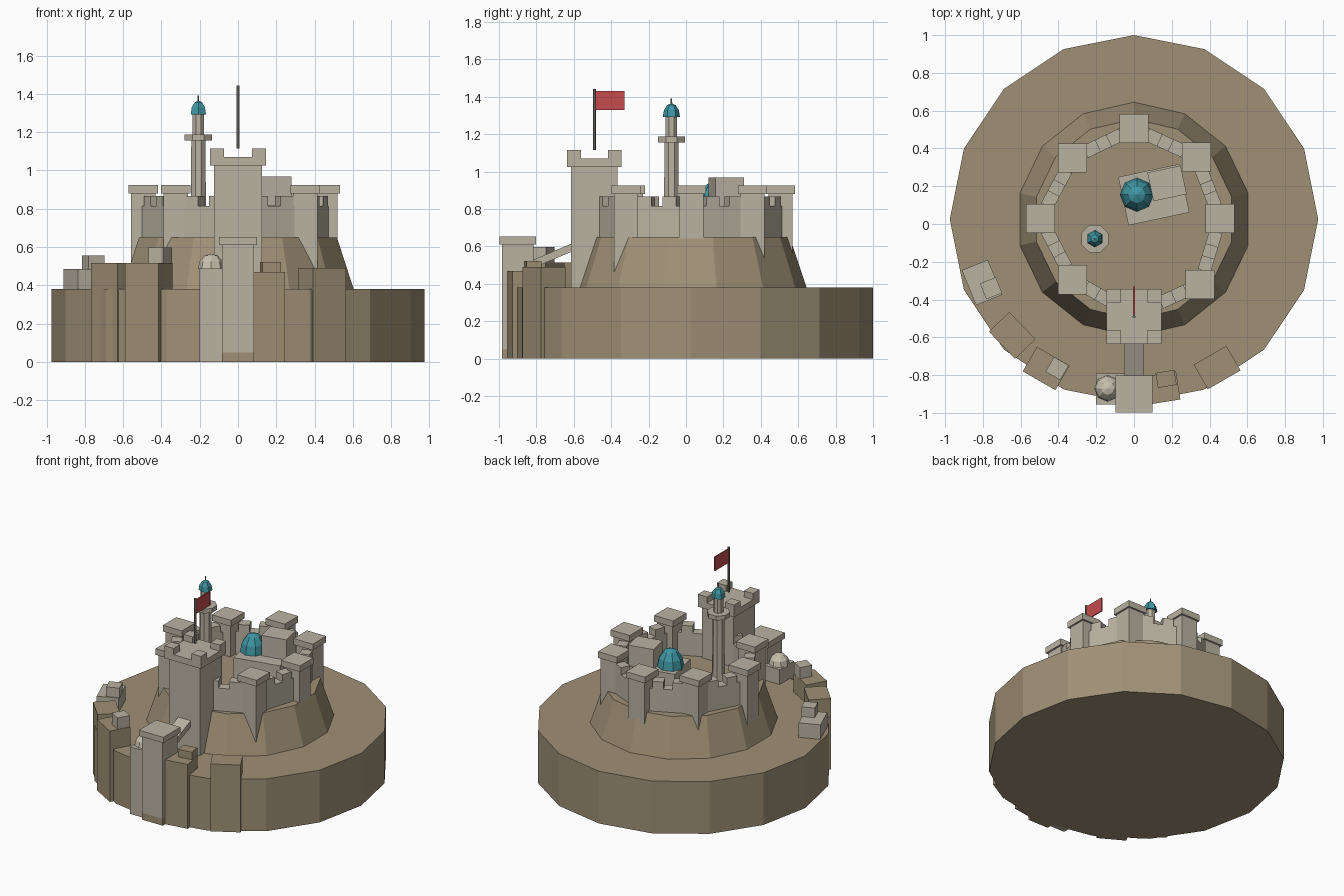
import bpy, bmesh, math
from mathutils import Matrix, Vector

if "Cube" in bpy.data.objects:
    bpy.data.objects.remove(bpy.data.objects["Cube"], do_unlink=True)


def material(name, rgb):
    m = bpy.data.materials.new(name)
    m.use_nodes = True
    m.diffuse_color = (*rgb, 1)
    bsdf = next(n for n in m.node_tree.nodes if n.type == "BSDF_PRINCIPLED")
    bsdf.inputs["Base Color"].default_value = (*rgb, 1)
    return m


ROCK = material("sandy rock", (0.35, 0.28, 0.18))
STONE = material("pale stone", (0.49, 0.45, 0.36))
CREAM = material("cream plaster", (0.58, 0.53, 0.43))
TEAL = material("teal tile", (0.05, 0.31, 0.37))
RED = material("red cloth", (0.55, 0.07, 0.075))
METAL = material("grey metal", (0.2, 0.19, 0.17))


def finish(name, bm, mat):
    bmesh.ops.recalc_face_normals(bm, faces=bm.faces)
    mesh = bpy.data.meshes.new(name)
    bm.to_mesh(mesh)
    bm.free()
    mesh.materials.append(mat)
    ob = bpy.data.objects.new(name, mesh)
    bpy.context.collection.objects.link(ob)
    return ob


def add_box(bm, x, y, z0, z1, sx, sy, turn=0):
    m = (Matrix.Translation((x, y, (z0 + z1) / 2))
         @ Matrix.Rotation(math.radians(turn), 4, "Z")
         @ Matrix.Diagonal((sx, sy, z1 - z0, 1)))
    bmesh.ops.create_cube(bm, size=1, matrix=m)


def box(name, mat, *dims):
    bm = bmesh.new()
    add_box(bm, *dims)
    return finish(name, bm, mat)


def lathe(name, mat, x, y, profile, sides, start=90):
    """Faceted turned solid from (radius, height) pairs; radius 0 makes a tip."""
    bm = bmesh.new()
    rings = []
    for r, z in profile:
        count = sides if r else 1
        rings.append([bm.verts.new((
            x + r * math.cos(math.radians(start) + math.tau * i / sides),
            y + r * math.sin(math.radians(start) + math.tau * i / sides), z))
            for i in range(count)])
    for low, high in zip(rings, rings[1:]):
        for i in range(sides):
            j = (i + 1) % sides
            if len(high) == 1:
                bm.faces.new((low[i], low[j], high[0]))
            else:
                bm.faces.new((low[i], low[j], high[j], high[i]))
    for ring in (rings[0], rings[-1]):
        if len(ring) > 1:
            bm.faces.new(ring)
    return finish(name, bm, mat)


def dome(name, mat, x, y, z, radius, height, sides, steps=3):
    arc = [math.pi / 2 * k / steps for k in range(steps)]
    profile = [(radius * math.cos(a), z + height * math.sin(a)) for a in arc]
    return lathe(name, mat, x, y, profile + [(0, z + height)], sides)


# Ground drum and hill
lathe("ground_drum", ROCK, 0, 0.025, [(0.975, 0), (0.975, 0.38)], 16)
lathe("hill", ROCK, 0, 0.025, [(0.62, 0.37), (0.62, 0.38), (0.53, 0.65)], 14)

# Ring of wall towers
towers = [(0.35, -0.32), (0.455, 0.03), (0.33, 0.355), (0, 0.505),
          (-0.325, 0.35), (-0.495, 0.03), (-0.325, -0.295)]
for i, (x, y) in enumerate(towers):
    bm = bmesh.new()
    add_box(bm, x, y, 0.38, 0.885, 0.128, 0.128)
    add_box(bm, x, y, 0.88, 0.925, 0.154, 0.154)
    finish(f"wall_tower_{i + 1}", bm, STONE)

# Curtain walls between neighbouring towers, with two merlons each
keep = (0, -0.48)
stops = [keep] + towers + [keep]
for i, (a, b) in enumerate(zip(stops, stops[1:])):
    a, b = Vector(a), Vector(b)
    span = b - a
    turn = math.degrees(math.atan2(span.y, span.x))
    mid = (a + b) / 2
    bm = bmesh.new()
    add_box(bm, *mid, 0.6, 0.815, span.length, 0.07, turn)
    for t in (0.31, 0.69):
        p = a + span * t
        add_box(bm, *p, 0.81, 0.867, 0.075, 0.07, turn)
    finish(f"curtain_wall_{i + 1}", bm, STONE)

# Main keep with corner merlons
bm = bmesh.new()
add_box(bm, 0, -0.49, 0.36, 1.03, 0.25, 0.25)
add_box(bm, 0, -0.49, 1.025, 1.07, 0.292, 0.292)
for sx in (-1, 1):
    for sy in (-1, 1):
        add_box(bm, sx * 0.109, -0.49 + sy * 0.109, 1.065, 1.115, 0.074, 0.074)
finish("keep", bm, STONE)

# Flag
lathe("flag_pole", METAL, 0, -0.49, [(0.008, 1.115), (0.008, 1.443)], 6)
box("flag", RED, 0, -0.41, 1.33, 1.432, 0.008, 0.16)

# Sloped causeway from the gate tower up to the keep
ramp = box("causeway", STONE, 0, 0, -0.02, 0.02, 0.1, 0.27)
ramp.location = (0, -0.71, 0.552)
ramp.rotation_euler.x = math.radians(23)

# Gate tower on its rock footing
box("gate_footing", ROCK, 0, -0.9, 0, 0.05, 0.165, 0.168)
bm = bmesh.new()
add_box(bm, 0, -0.9, 0.05, 0.615, 0.165, 0.168)
add_box(bm, 0, -0.9, 0.61, 0.652, 0.196, 0.195)
finish("gate_tower", bm, STONE)

# Side turret with a pale dome
box("domed_turret", STONE, -0.125, -0.873, 0, 0.488, 0.15, 0.165)
dome("turret_dome", CREAM, -0.14, -0.87, 0.485, 0.07, 0.08, 8)

# Outer blocks following the rim, some carrying a smaller block
blocks = [
    ("left_rim_block", STONE, -0.805, -0.31, 0.3, 0.485, 0.2, 0.148, -68),
    ("left_rim_hut", STONE, -0.757, -0.34, 0.48, 0.555, 0.09, 0.09, -68),
    ("left_crag", ROCK, -0.645, -0.59, 0, 0.515, 0.2, 0.15, -46),
    ("front_left_crag", ROCK, -0.465, -0.765, 0, 0.515, 0.2, 0.15, -30),
    ("front_left_hut", STONE, -0.407, -0.765, 0.51, 0.597, 0.09, 0.09, -30),
    ("front_crag", ROCK, 0.15, -0.868, 0, 0.468, 0.17, 0.15, 9),
    ("front_crag_top", ROCK, 0.17, -0.82, 0.46, 0.522, 0.1, 0.08, 9),
    ("front_right_crag", ROCK, 0.44, -0.76, 0, 0.49, 0.2, 0.15, 30),
]
for name, mat, *dims in blocks:
    box(name, mat, *dims)

# Domed hall in the courtyard
box("hall", STONE, 0.105, 0.155, 0.64, 0.82, 0.33, 0.262, 12)
box("hall_upper_storey", STONE, 0.175, 0.215, 0.81, 0.968, 0.18, 0.155, 12)
dome("hall_dome", TEAL, 0.015, 0.155, 0.815, 0.09, 0.135, 8)

# Minaret
mx, my = -0.207, -0.078
lathe("minaret_shaft", STONE, mx, my, [(0.044, 0.64), (0.04, 1.16)], 8, 22.5)
lathe("minaret_balcony", STONE, mx, my, [(0.078, 1.155), (0.078, 1.187)], 8, 22.5)
lathe("minaret_lantern", STONE, mx, my, [(0.033, 1.18), (0.033, 1.3)], 8, 22.5)
dome("minaret_dome", TEAL, mx, my, 1.293, 0.046, 0.072, 6)
lathe("minaret_spike", METAL, mx, my, [(0.005, 1.35), (0.004, 1.39)], 6)
